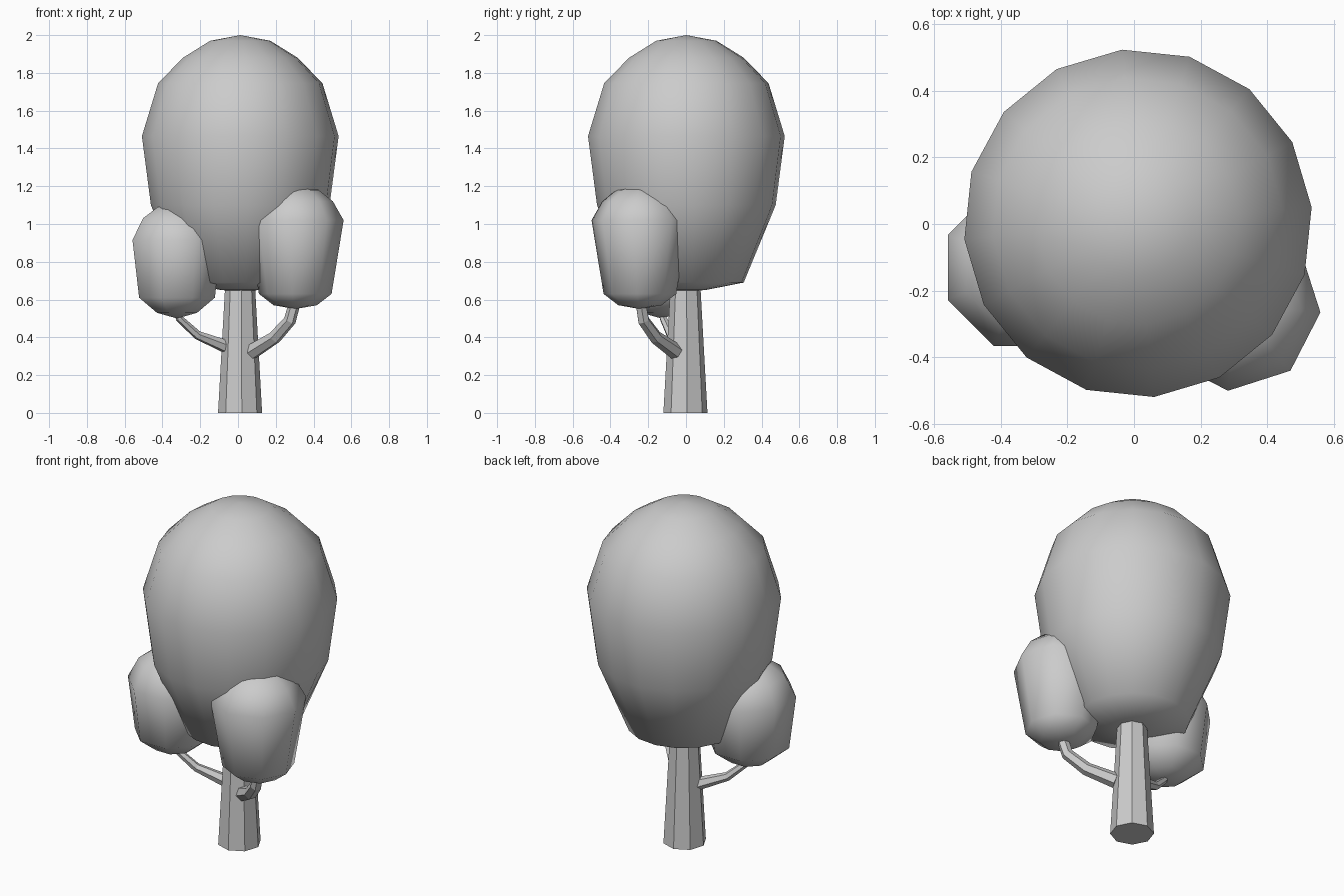
import bpy, bmesh, math
from mathutils import Vector

if "Cube" in bpy.data.objects:
    bpy.data.objects.remove(bpy.data.objects["Cube"])


def loft(name, rings, sides, turn=0.0, smooth=False):
    """Skin rings of (centre, axis, radius); radius 0 closes to a point."""
    bm = bmesh.new()
    loops = []
    for centre, axis, r in rings:
        c = Vector(centre)
        if r == 0:
            loops.append([bm.verts.new(c)])
            continue
        q = Vector((0, 0, 1)).rotation_difference(Vector(axis))
        loop = []
        for i in range(sides):
            a = math.radians(turn) + math.tau * i / sides
            loop.append(bm.verts.new(c + q @ Vector((r * math.cos(a), r * math.sin(a), 0))))
        loops.append(loop)
    for a, b in zip(loops, loops[1:]):
        for i in range(sides):
            j = (i + 1) % sides
            if len(a) == 1:
                bm.faces.new((a[0], b[j], b[i]))
            elif len(b) == 1:
                bm.faces.new((a[i], a[j], b[0]))
            else:
                bm.faces.new((a[i], a[j], b[j], b[i]))
    for end in (loops[0], loops[-1]):
        if len(end) > 1:
            bm.faces.new(end)
    bmesh.ops.recalc_face_normals(bm, faces=bm.faces)
    for f in bm.faces:
        f.smooth = smooth
    me = bpy.data.meshes.new(name)
    bm.to_mesh(me)
    bm.free()
    ob = bpy.data.objects.new(name, me)
    bpy.context.collection.objects.link(ob)
    return ob


def upright(name, x, y, profile, sides, turn, smooth):
    """Vertical lathe from (radius, height) pairs."""
    rings = [((x, y, z), (0, 0, 1), r) for r, z in profile]
    return loft(name, rings, sides, turn, smooth)


def branch(name, points, radii):
    """Tapered tube along a bent path."""
    pts = [Vector(p) for p in points]
    rings = []
    for i, p in enumerate(pts):
        before = p - pts[i - 1] if i else Vector()
        after = pts[i + 1] - p if i + 1 < len(pts) else Vector()
        rings.append((p, before.normalized() + after.normalized(), radii[i]))
    return loft(name, rings, 6)


# Trunk
upright("trunk", 0.011, -0.003, [(0.117, 0), (0.08, 0.66), (0.07, 0.8)], 8, 4.5, False)

# Main crown
upright("main_crown", 0.012, 0.002,
        [(0, 0.645), (0.1, 0.65), (0.305, 0.69), (0.475, 1.10), (0.523, 1.465),
         (0.437, 1.745), (0.305, 1.88), (0.16, 1.97), (0, 2.0)], 16, 5.3, True)

# Side crowns
upright("left_crown", -0.323, -0.13,
        [(0, 0.5), (0.115, 0.53), (0.217, 0.61), (0.255, 0.915),
         (0.195, 1.03), (0.11, 1.09), (0, 1.115)], 8, 22.5, True)
upright("right_crown", 0.303, -0.244,
        [(0, 0.55), (0.115, 0.57), (0.193, 0.63), (0.257, 1.02),
         (0.2, 1.12), (0.125, 1.18), (0, 1.205)], 8, -4.7, True)

# Branches
branch("left_branch", [(-0.06, -0.02, 0.35), (-0.215, -0.08, 0.412),
                       (-0.31, -0.12, 0.50), (-0.33, -0.13, 0.58)],
       [0.036, 0.024, 0.02, 0.018])
branch("right_branch", [(0.075, -0.055, 0.325), (0.195, -0.16, 0.40),
                        (0.275, -0.225, 0.49), (0.31, -0.245, 0.62)],
       [0.043, 0.036, 0.033, 0.03])
